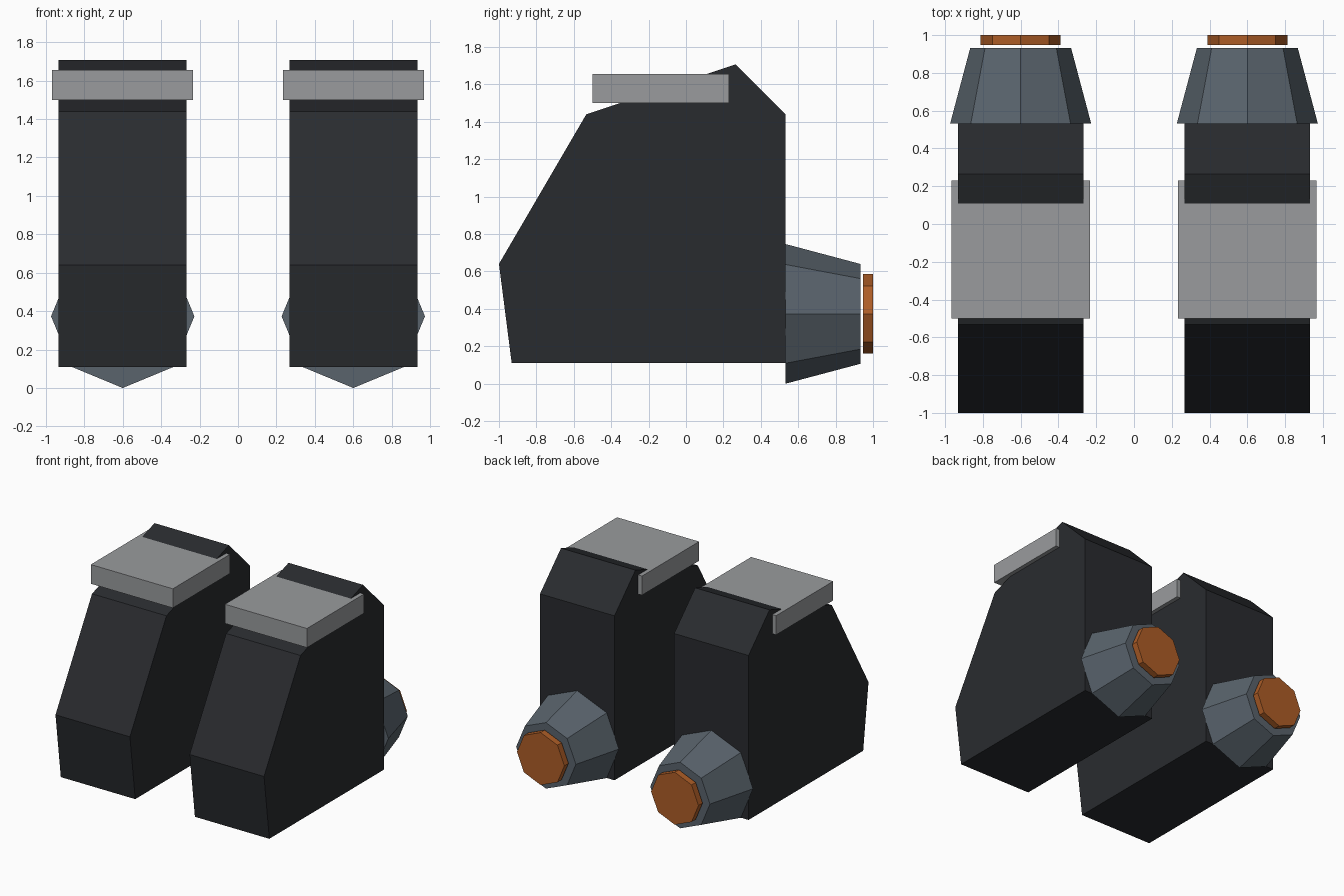
import bpy, bmesh, math
from mathutils import Matrix, Vector

if "Cube" in bpy.data.objects:
    bpy.data.objects.remove(bpy.data.objects["Cube"])


def material(name, rgb):
    m = bpy.data.materials.new(name)
    m.diffuse_color = (*rgb, 1)
    m.use_nodes = True
    m.node_tree.nodes["Principled BSDF"].inputs["Base Color"].default_value = m.diffuse_color
    return m


DARK = material("dark_metal", (0.022, 0.024, 0.028))
SLATE = material("slate", (0.10, 0.125, 0.15))
ORANGE = material("orange_glow", (0.42, 0.11, 0.02))
GREY = material("grey_plate", (0.32, 0.33, 0.34))


def finish(bm, name, mat):
    bmesh.ops.recalc_face_normals(bm, faces=bm.faces)
    me = bpy.data.meshes.new(name)
    bm.to_mesh(me)
    bm.free()
    me.materials.append(mat)
    ob = bpy.data.objects.new(name, me)
    bpy.context.collection.objects.link(ob)


def extrude_x(name, profile, x0, x1, mat):
    bm = bmesh.new()
    face = bm.faces.new([bm.verts.new((x0, y, z)) for y, z in profile])
    geom = bmesh.ops.extrude_face_region(bm, geom=[face])["geom"]
    moved = [v for v in geom if isinstance(v, bmesh.types.BMVert)]
    bmesh.ops.translate(bm, verts=moved, vec=Vector((x1 - x0, 0, 0)))
    finish(bm, name, mat)


def octagon_y(name, x, z, y0, y1, r0, r1, mat):
    bm = bmesh.new()
    place = Matrix.Translation((x, (y0 + y1) / 2, z)) @ Matrix.Rotation(-math.pi / 2, 4, 'X')
    bmesh.ops.create_cone(bm, cap_ends=True, segments=8, radius1=r0, radius2=r1,
                          depth=y1 - y0, matrix=place)
    finish(bm, name, mat)


BODY = [(-1, 0.64), (-0.932, 0.11), (0.533, 0.11),
        (0.533, 1.44), (0.265, 1.707), (-0.533, 1.44)]
PLATE = [(-0.5, 1.5), (0.23, 1.5), (0.23, 1.655), (-0.5, 1.655)]

# Two identical pods, left and right
for side, cx in (("left", -0.6), ("right", 0.6)):
    # Angular housing
    extrude_x(side + "_housing", BODY, cx - 0.333, cx + 0.333, DARK)
    # Plate sunk into the sloping top
    extrude_x(side + "_top_plate", PLATE, cx - 0.367, cx + 0.367, GREY)
    # Tapered rear nozzle and its glowing disc
    octagon_y(side + "_nozzle", cx, 0.373, 0.533, 0.932, 0.373, 0.267, SLATE)
    octagon_y(side + "_nozzle_disc", cx, 0.373, 0.947, 1.0, 0.212, 0.212, ORANGE)
